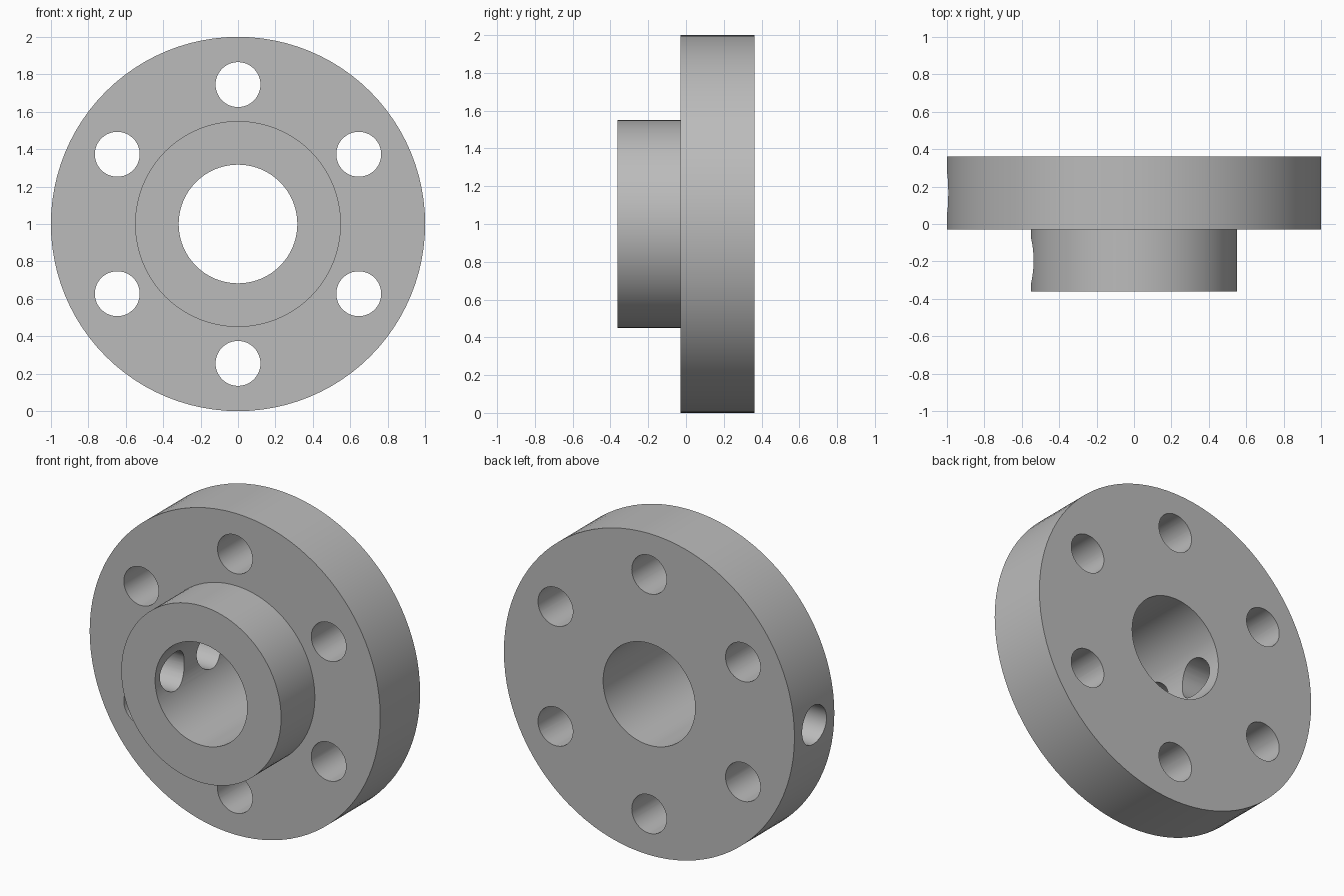
import bpy, bmesh, math
from mathutils import Matrix, Vector

if "Cube" in bpy.data.objects:
    bpy.data.objects.remove(bpy.data.objects["Cube"], do_unlink=True)

FRONT, STEP, BACK = -0.362, -0.03, 0.362
RIM_R, HUB_R, BORE_R, HOLE_R = 1.0, 0.55, 0.317, 0.12
BOLT_CIRCLE = 0.745
CENTRE = Vector((0, 0, 1))

steel = bpy.data.materials.new("steel grey")
steel.use_nodes = True
colour = (0.5, 0.5, 0.5, 1)
steel.diffuse_color = colour
steel.node_tree.nodes["Principled BSDF"].inputs["Base Color"].default_value = colour


def make_object(name, bm):
    bmesh.ops.recalc_face_normals(bm, faces=bm.faces)
    mesh = bpy.data.meshes.new(name)
    bm.to_mesh(mesh)
    bm.free()
    mesh.materials.append(steel)
    obj = bpy.data.objects.new(name, mesh)
    bpy.context.collection.objects.link(obj)
    return obj


def add_rod(bm, start, end, radius, sides=48):
    axis = end - start
    turn = axis.to_track_quat('Z', 'Y').to_matrix().to_4x4()
    bmesh.ops.create_cone(bm, cap_ends=True, segments=sides, radius1=radius,
                          radius2=radius, depth=axis.length,
                          matrix=Matrix.Translation((start + end) / 2) @ turn)


# Flanged hub: stepped ring profile spun around the y axis
bm = bmesh.new()
profile = [(BORE_R, FRONT), (HUB_R, FRONT), (HUB_R, STEP),
           (RIM_R, STEP), (RIM_R, BACK), (BORE_R, BACK)]
points = [bm.verts.new((r, y, CENTRE.z)) for r, y in profile]
edges = [bm.edges.new((points[i - 1], points[i])) for i in range(len(points))]
bmesh.ops.spin(bm, geom=points + edges, cent=CENTRE, axis=(0, 1, 0),
               angle=math.tau, steps=96, use_merge=True)
bmesh.ops.remove_doubles(bm, verts=bm.verts, dist=0.0001)
flange = make_object("flanged_hub", bm)

# Cutters: six bolt holes, and two radial screw holes through the -x wall
bm = bmesh.new()
for i in range(6):
    a = math.tau * i / 6
    spot = CENTRE + BOLT_CIRCLE * Vector((math.sin(a), 0, math.cos(a)))
    add_rod(bm, spot + Vector((0, -0.2, 0)), spot + Vector((0, 0.5, 0)), HOLE_R)
for y, reach in (((STEP + BACK) / 2, 1.2), ((FRONT + STEP) / 2, 0.7)):
    add_rod(bm, Vector((-reach, y, 1)), Vector((-0.1, y, 1)), HOLE_R)
cutter = make_object("hole_cutter", bm)
cutter.hide_render = True

# Drill the holes and discard the cutter
drill = flange.modifiers.new("holes", 'BOOLEAN')
drill.operation = 'DIFFERENCE'
drill.solver = 'EXACT'
drill.object = cutter
bpy.ops.object.select_all(action='DESELECT')
flange.select_set(True)
bpy.context.view_layer.objects.active = flange
bpy.ops.object.modifier_apply(modifier=drill.name)
bpy.data.objects.remove(cutter, do_unlink=True)
bpy.ops.object.shade_smooth_by_angle(angle=math.radians(30))
